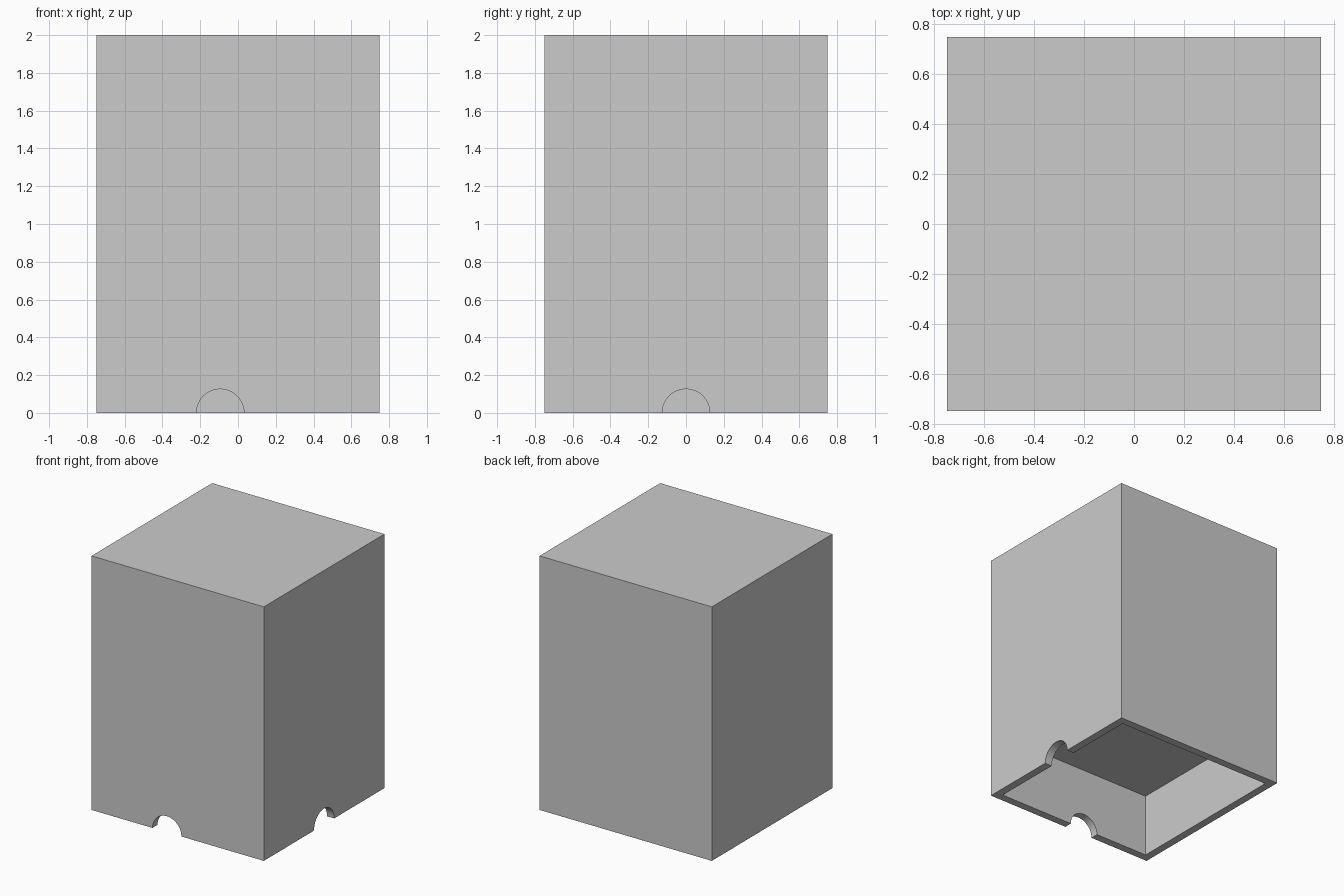
import bpy
from math import pi, radians

if "Cube" in bpy.data.objects:
    bpy.data.objects.remove(bpy.data.objects["Cube"])

WIDTH, HEIGHT = 1.5, 2.0
WALL, CAVITY = 0.0625, 0.5
HOLE_R = 0.126


def box(name, size, centre):
    bpy.ops.mesh.primitive_cube_add(size=1, location=centre)
    ob = bpy.context.object
    ob.name = name
    ob.scale = size
    bpy.ops.object.transform_apply(location=True, rotation=False, scale=True)
    return ob


def hole(name, centre, rotation):
    bpy.ops.mesh.primitive_cylinder_add(vertices=48, radius=HOLE_R, depth=0.3,
                                        location=centre, rotation=rotation)
    ob = bpy.context.object
    ob.name = name
    return ob


# Solid block
body = box("body", (WIDTH, WIDTH, HEIGHT), (0, 0, HEIGHT / 2))

# Recess in the underside and half-round cable notches in the front and right walls
inner = WIDTH - 2 * WALL
half = WIDTH / 2
cutters = [
    box("underside_recess_cutter", (inner, inner, 2 * CAVITY), (0, 0, 0)),
    hole("front_notch_cutter", (-0.094, -half, 0), (pi / 2, 0, 0)),
    hole("right_notch_cutter", (half, 0, 0), (0, pi / 2, 0)),
]

bpy.ops.object.select_all(action='DESELECT')
body.select_set(True)
bpy.context.view_layer.objects.active = body
for cutter in cutters:
    cutter.hide_render = True
    mod = body.modifiers.new(cutter.name, 'BOOLEAN')
    mod.operation = 'DIFFERENCE'
    mod.solver = 'EXACT'
    mod.object = cutter
    bpy.ops.object.modifier_apply(modifier=mod.name)
    bpy.data.objects.remove(cutter)

# Smooth the notch arcs, keep the box edges sharp
bpy.ops.object.shade_smooth_by_angle(angle=radians(30))
